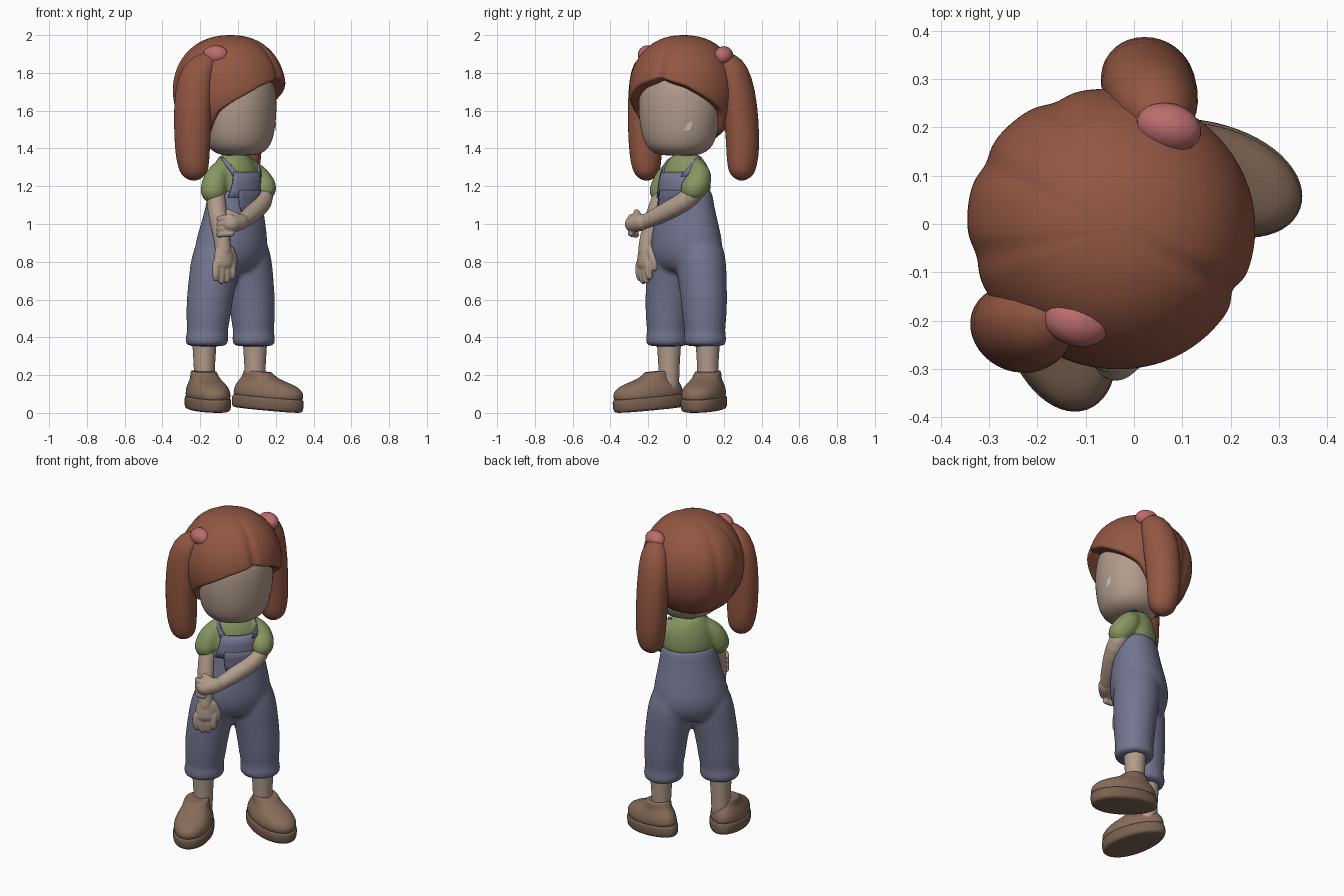
import bpy, bmesh, math
from mathutils import Matrix, Vector
from mathutils.bvhtree import BVHTree

if "Cube" in bpy.data.objects:
    bpy.data.objects.remove(bpy.data.objects["Cube"])

BODY = Matrix.Rotation(math.radians(45), 4, 'Z')
HEAD = Matrix.Translation((-0.04, -0.012, 0)) @ Matrix.Rotation(math.radians(63), 4, 'Z')
ID = Matrix.Identity(4)
COL = dict(hair=(.29, .095, .055), skin=(.44, .33, .26), denim=(.17, .18, .28), pocket=(.12, .125, .2),
           shirt=(.24, .31, .12), shoe=(.24, .15, .10), sole=(.19, .12, .08), pink=(.5, .15, .15), white=(.8, .8, .8))
MATS = {}
for k, c in COL.items():
    MATS[k] = bpy.data.materials.new(k)
    MATS[k].diffuse_color = (*c, 1)


def finish(name, bm, col, sub=0):
    bmesh.ops.recalc_face_normals(bm, faces=bm.faces)
    for f in bm.faces:
        f.smooth = True
    me = bpy.data.meshes.new(name)
    bm.to_mesh(me)
    bm.free()
    ob = bpy.data.objects.new(name, me)
    bpy.context.collection.objects.link(ob)
    me.materials.append(MATS[col])
    if sub:
        ob.modifiers.new("sub", 'SUBSURF').levels = sub
        ob.modifiers["sub"].render_levels = sub
    return ob


def skin(name, rings, col, mat=ID, sub=1, closed=True, caps=True):
    """Skin a surface over a list of point rings."""
    bm = bmesh.new()
    vs = [[bm.verts.new(mat @ Vector(p)) for p in r] for r in rings]
    n = len(vs[0])
    for a, b in zip(vs, vs[1:]):
        for i in range(n if closed else n - 1):
            j = (i + 1) % n
            bm.faces.new((a[i], a[j], b[j], b[i]))
    if caps:
        bm.faces.new(vs[0])
        bm.faces.new(vs[-1])
    return finish(name, bm, col, sub)


def oval(cx, cy, z, rx, ry, n=24, taper=0):
    out = []
    for i in range(n):
        a = 2 * math.pi * i / n
        s, c = math.sin(a), math.cos(a)
        out.append((cx + rx * s * (1 + taper * c), cy - ry * c, z))
    return out


def tube(name, pts, radii, col, ref=(0, 1, 0), mat=ID, n=14, sub=1):
    """Round-ended tube; radii are numbers or (side, other) pairs."""
    P = [Vector(p) for p in pts]
    rr = [r if isinstance(r, tuple) else (r, r) for r in radii]
    D = [(P[min(i + 1, len(P) - 1)] - P[max(i - 1, 0)]).normalized() for i in range(len(P))]
    items = list(zip(P, D, rr))
    cap = lambda i, s: [(P[i] + D[i] * s * min(rr[i]) * h, D[i], (rr[i][0] * k, rr[i][1] * k))
                        for h, k in ((.5, .87), (.85, .52), (1, .15))]
    items = cap(0, -1)[::-1] + items + cap(-1, 1)
    rings = []
    for p, d, (a, b) in items:
        u = d.cross(Vector(ref)).normalized()
        w = d.cross(u)
        rings.append([p + u * a * math.cos(t) + w * b * math.sin(t)
                      for t in (2 * math.pi * i / n for i in range(n))])
    return skin(name, rings, col, mat, sub)


def fuse(name, parts, col, voxel=.012, smooth=6):
    """Blend overlapping parts into one smooth skin."""
    dg = bpy.context.evaluated_depsgraph_get()
    bm = bmesh.new()
    for o in parts:
        bm.from_mesh(o.evaluated_get(dg).to_mesh())
    for o in parts:
        bpy.data.objects.remove(o)
    ob = finish(name, bm, col)
    m = ob.modifiers.new("blend", 'REMESH')
    m.mode, m.voxel_size, m.use_smooth_shade = 'VOXEL', voxel, True
    m = ob.modifiers.new("smooth", 'SMOOTH')
    m.factor, m.iterations = .5, smooth
    return ob


def lerp(table, x):
    for a, b in zip(table, table[1:]):
        if x <= b[0]:
            t = max(0, (x - a[0]) / (b[0] - a[0]))
            return [p + (q - p) * t for p, q in zip(a[1:], b[1:])]
    return list(table[-1][1:])


# Torso sections in body frame: z, cx, cy, rx, ry
TORSO = [(.74, -.03, .035, .12, .1), (.8, -.028, .03, .195, .145), (.87, -.025, .028, .21, .16),
         (.95, -.02, .022, .195, .15), (1.05, -.015, .015, .168, .13), (1.15, -.015, .01, .15, .115),
         (1.24, -.012, .012, .148, .11), (1.3, -.01, .013, .134, .1), (1.345, -.014, .014, .095, .08),
         (1.375, -.014, .014, .07, .065)]


def torso(zs, grow):
    out = []
    for z in zs:
        cx, cy, rx, ry = lerp(TORSO, z)
        out.append(oval(cx, cy, z, rx + grow, ry + grow, 32))
    return out


def patch(name, zs, spans, col, off):
    """Cloth panel wrapped on the torso, spans are start/end angles from the front."""
    rings = []
    for z, (a0, a1) in zip(zs, spans):
        cx, cy, rx, ry = lerp(TORSO, z)
        angs = [math.radians(a0 + (a1 - a0) * i / 10) for i in range(11)]
        rings.append([(cx + (rx + off) * math.sin(a), cy - (ry + off) * math.cos(a), z) for a in angs])
    ob = skin(name, rings, col, BODY, 0, False, False)
    m = ob.modifiers.new("thick", 'SOLIDIFY')
    m.thickness, m.offset = .014, 0
    return ob


# Overalls: seat, legs and rolled cuffs
parts = [skin("seat", torso([.74, .77, .8, .87, .95, 1.05, 1.15, 1.2], .01), 'denim', BODY, 1)]
LEGS = {"left": [(.06, .024, .95), (.085, .024, .82), (.12, .015, .6), (.13, .012, .39)],
        "right": [(-.1, .026, .95), (-.13, .03, .82), (-.173, .04, .6), (-.187, .046, .39)]}
PROF = [(.97, .1), (.9, .125), (.82, .138), (.72, .132), (.6, .124), (.5, .119), (.43, .108), (.415, .112),
        (.39, .117), (.365, .114), (.35, .1)]
for side, pts in LEGS.items():
    path = [(p[2], p[0], p[1]) for p in pts[::-1]]
    parts.append(skin("leg", [oval(*lerp(path, z), z, r, r * .99) for z, r in PROF], 'denim', BODY, 1))
fuse("overalls", parts, 'denim', .012, 10)

# Bib, pocket and straps
patch("bib", [1.14, 1.18, 1.22, 1.275], [(-52, 52), (-46, 46), (-42, 42), (-40, 40)], 'denim', .01)
patch("bib_pocket", [1.06, 1.1, 1.14, 1.18], [(-24, 24), (-28, 28), (-30, 30), (-30, 30)], 'pocket', .012)
for side, s in (("left", 1), ("right", -1)):
    patch(side + "_strap", [1.25, 1.28, 1.31, 1.335, 1.35], [(s * a, s * (a + 15)) for a in (26, 34, 48, 64, 80)],
          'denim', .012 if s > 0 else .004)

# Shirt with sleeves
parts = [skin("chest", torso([1.14, 1.2, 1.24, 1.3, 1.345, 1.375], .002), 'shirt', BODY, 1),
         tube("sleeve", [(.05, .05, 1.3), (.1, .08, 1.255), (.125, .06, 1.21), (.135, .04, 1.19)], [.055, .07, .075, .072], 'shirt', (.85, -.5, 0)),
         tube("sleeve", [(-.07, -.05, 1.3), (-.12, -.1, 1.25), (-.13, -.125, 1.18)], [.055, .068, .074], 'shirt', (.7, -.7, 0))]
fuse("shirt", parts, 'shirt', .01)

# Left arm reaching across, hand clasping the other forearm
parts = [tube("arm", [(.10, .08, 1.25), (.136, .05, 1.17), (.135, -.01, 1.115), (.085, -.11, 1.063), (.025, -.21, 1.015)],
              [.052, .055, .056, .05, .042], 'skin', (.85, -.5, 0)),
         tube("palm", [(.01, -.235, 1.01), (-.035, -.28, 1.0)], [.048, .047], 'skin'),
         tube("thumb", [(-.0, -.25, 1.035), (-.05, -.262, 1.062)], [.022, .018], 'skin')]
for i in range(4):
    z = 1.035 - i * .028
    parts.append(tube("finger", [(-.035, -.29, z), (-.075, -.288, z - .003), (-.1, -.262, z - .008)], [.019, .018, .016], 'skin', (0, 0, 1)))
fuse("left_arm", parts, 'skin', .006, 3)

# Right arm hanging down
parts = [tube("arm", [(-.12, -.1, 1.25), (-.118, -.13, 1.13), (-.105, -.17, 1.03), (-.085, -.2, .93), (-.078, -.212, .86)],
              [.052, .053, .052, .046, .044], 'skin', (.7, -.7, 0)),
         tube("palm", [(-.076, -.214, .85), (-.074, -.22, .79)], [(.056, .036), (.06, .035)], 'skin', (.5, -.85, 0)),
         tube("thumb", [(-.04, -.19, .86), (-.022, -.17, .81), (-.025, -.166, .77)], [.024, .024, .02], 'skin')]
for i in range(4):
    o = (i - 1.5) * .033
    x, y, d = -.074 + o * .87, -.222 + o * .5, (.0, .015, .012, -.008)[i]
    parts.append(tube("finger", [(x, y, .79), (x, y - .003, .74), (x, y + .004, .715 - d)], [.021, .021, .019], 'skin', (.5, -.85, 0)))
fuse("right_arm", parts, 'skin', .006, 3)

# Ankles and shoes
for side, ank, ctr, yaw in (("left", (.09, .115), (.155, .1), 70), ("right", (-.178, -.09), (-.165, -.195), 20)):
    tube(side + "_ankle", [(*ank, .14), (*ank, .26), (*ank, .4)], [.056, .057, .07], 'skin')
    M = Matrix.Translation((*ctr, .033)) @ Matrix.Rotation(math.radians(yaw), 4, 'Z') @ Matrix.Rotation(math.radians(5), 4, 'X')
    S = [(-.02, .085, .17), (-.016, .104, .193), (.0, .111, .201), (.042, .111, .201), (.052, .106, .194), (.053, .09, .17)]
    skin(side + "_sole", [oval(0, 0, z, rx, ry, 28, .1) for z, rx, ry in S], 'sole', M, 1)
    U = [(0, .03, .1, .188), (0, .06, .107, .196), (0, .09, .104, .192), (.008, .115, .094, .172),
         (.024, .132, .083, .142), (.046, .146, .076, .11), (.064, .166, .072, .085), (.069, .186, .068, .076), (.07, .18, .05, .056)]
    skin(side + "_shoe_upper", [oval(0, cy, z, rx, ry, 28, .1) for cy, z, rx, ry in U], 'shoe', M, 1)

# Neck and face
tube("neck", [(-.02, 0, 1.3), (-.02, 0, 1.38), (-.025, 0, 1.48)], [.066, .06, .06], 'skin')
F = [(1.362, .07, .062), (1.368, .115, .105), (1.39, .16, .145), (1.435, .195, .174), (1.52, .216, .19),
     (1.62, .226, .196), (1.74, .215, .19), (1.84, .15, .14)]
face = skin("face", [oval(0, -.05, z, rx, ry, 28) for z, rx, ry in F], 'skin', HEAD, 2)

# Small pale mark laid on the face
bpy.context.view_layer.update()
tree = BVHTree.FromObject(face, bpy.context.evaluated_depsgraph_get())
bm = bmesh.new()
for y, z in ((-.012, 1.49), (.022, 1.5), (.034, 1.54), (.005, 1.53)):
    hit = tree.ray_cast(Vector((1, y, z)), Vector((-1, 0, 0)))[0] or Vector((.2, y, z))
    bm.verts.new(hit + Vector((.005, 0, 0)))
bm.faces.new(bm.verts[:])
finish("face_mark", bm, 'white')

# Hair cap: fringe parted at the front, grooved locks round the back
EDGE = [(0, 1.78), (30, 1.735), (60, 1.655), (78, 1.6), (95, 1.49), (125, 1.44), (180, 1.43)]
NC, NR, ZC, RZ = 96, 28, 1.71, .29
rings = [[] for _ in range(NR + 3)]
for i in range(NC):
    deg = -180 + 360 * i / NC
    th = math.radians(deg)
    front = math.cos(th)
    ze = lerp(EDGE, abs(deg))[0]
    pe = math.acos(max(-1, (ze - ZC) / RZ))
    ry = .295 if front > 0 else .31
    for k in range(NR + 3):
        ph = pe * max(.02, min(k, NR) / NR)
        h = math.sin(ph) ** (.75 if ph > math.pi / 2 else .88)
        x, y, z = .287 * h * math.sin(th), -ry * h * front, ZC + RZ * math.cos(ph)
        g = .05 * math.exp(-(x / .02) ** 2) * min(1, h * 1.3)
        if front < 0:
            g = .035 * min(1, -front * 3) * sum(math.exp(-((abs(deg) - c) / 6) ** 2) for c in (140, 180)) * h
        s = (1 - g) * (1, .95, .8)[max(0, k - NR)]
        if k > NR:
            z -= (.012, -.01)[k - NR - 1]
        rings[k].append((x * s, y * s, ZC + (z - ZC) * (1 - g * .35)))
skin("hair_cap", rings, 'hair', HEAD, 1)

# Pigtails and pink ties
fwd = (.89, -.454, 0)
R = [(.045, .05), (.075, .085), (.086, .104), (.09, .106), (.088, .1), (.085, .094), (.076, .084)]
TAILS = {"right": [(-.145, -.19, 1.87), (-.19, -.205, 1.84), (-.228, -.213, 1.76), (-.24, -.218, 1.62), (-.242, -.217, 1.46), (-.24, -.213, 1.36), (-.235, -.21, 1.305)],
         "left": [(.065, .2, 1.87), (.05, .235, 1.84), (.035, .265, 1.76), (.03, .288, 1.62), (.03, .3, 1.46), (.034, .3, 1.36), (.036, .296, 1.305)]}
for side, pts in TAILS.items():
    tube(side + "_pigtail", pts, R, 'hair', fwd, n=18)
for side, c in (("right", (-.118, -.203, 1.895)), ("left", (.072, .2, 1.89))):
    bm = bmesh.new()
    bmesh.ops.create_icosphere(bm, subdivisions=2, radius=1, matrix=Matrix.Translation(c)
                               @ Matrix.Rotation(math.radians(-15), 4, 'Z') @ Matrix.Diagonal((.074, .054, .055, 1)))
    finish(side + "_hair_tie", bm, 'pink', 1)

for m in bpy.data.materials:
    if m.users and not m.is_grease_pencil:
        m.use_nodes = True
        m.node_tree.nodes["Principled BSDF"].inputs["Base Color"].default_value = m.diffuse_color
